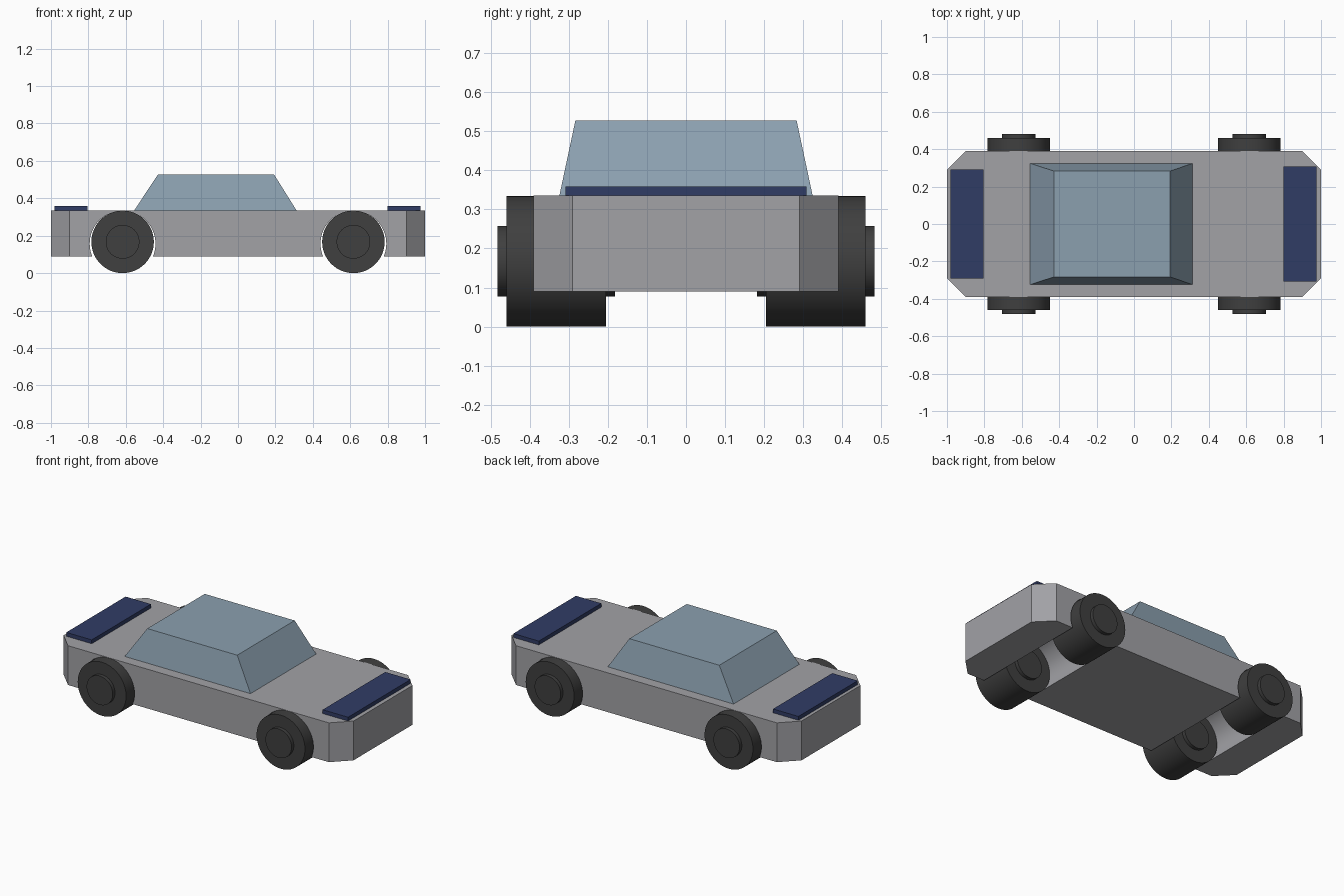
import bpy, bmesh, math
from mathutils import Matrix

cube = bpy.data.objects.get("Cube")
if cube:
    bpy.data.objects.remove(cube, do_unlink=True)


def material(name, rgb):
    m = bpy.data.materials.new(name)
    m.use_nodes = True
    m.diffuse_color = (*rgb, 1)
    m.node_tree.nodes["Principled BSDF"].inputs["Base Color"].default_value = (*rgb, 1)
    return m


GREY = material("body grey", (0.36, 0.36, 0.38))
GLASS = material("cabin blue grey", (0.26, 0.35, 0.43))
NAVY = material("panel navy", (0.03, 0.045, 0.13))
RUBBER = material("wheel charcoal", (0.05, 0.05, 0.05))


def finish(name, bm, mat):
    bmesh.ops.recalc_face_normals(bm, faces=bm.faces)
    mesh = bpy.data.meshes.new(name)
    bm.to_mesh(mesh)
    bm.free()
    obj = bpy.data.objects.new(name, mesh)
    bpy.context.collection.objects.link(obj)
    if mat:
        mesh.materials.append(mat)
    return obj


def loft(name, bottom, top, z0, z1, mat):
    """Solid between two matching outlines at heights z0 and z1."""
    bm = bmesh.new()
    lo = [bm.verts.new((x, y, z0)) for x, y in bottom]
    hi = [bm.verts.new((x, y, z1)) for x, y in top]
    bm.faces.new(lo)
    bm.faces.new(hi)
    for i in range(len(lo)):
        j = (i + 1) % len(lo)
        bm.faces.new((lo[i], lo[j], hi[j], hi[i]))
    return finish(name, bm, mat)


def rect(x0, x1, y):
    return [(x0, -y), (x1, -y), (x1, y), (x0, y)]


def add_cylinder(bm, radius, centre, depth):
    """Cylinder lying along y."""
    bmesh.ops.create_cone(bm, cap_ends=True, segments=64, radius1=radius,
                          radius2=radius, depth=depth,
                          matrix=Matrix.Translation(centre) @ Matrix.Rotation(math.pi / 2, 4, "X"))


DECK = 0.335
AXLE_X = 0.617
RADIUS = 0.167

# Body with chamfered corners
outline = [(-0.9, -0.39), (0.9, -0.39), (1, -0.29), (1, 0.29),
           (0.9, 0.39), (-0.9, 0.39), (-1, 0.29), (-1, -0.29)]
body = loft("body", outline, outline, 0.09, DECK, GREY)

# Wheel arches cut across the full width
for side, x in (("left", AXLE_X), ("right", -AXLE_X)):
    bm = bmesh.new()
    add_cylinder(bm, 0.176, (x, 0, 0.157), 1.2)
    cutter = finish(side + "_arch_cutter", bm, None)
    cutter.hide_render = True
    cutter.hide_set(True)
    cut = body.modifiers.new(side + "_arch", "BOOLEAN")
    cut.operation = "DIFFERENCE"
    cut.solver = "EXACT"
    cut.object = cutter

# Apply the cuts and drop the cutters
bpy.context.view_layer.update()
cut_mesh = bpy.data.meshes.new_from_object(
    body.evaluated_get(bpy.context.evaluated_depsgraph_get()))
body.modifiers.clear()
body.data = cut_mesh
for side in ("left", "right"):
    bpy.data.objects.remove(bpy.data.objects[side + "_arch_cutter"], do_unlink=True)

# Tapered cabin
loft("cabin", rect(-0.555, 0.313, 0.324), rect(-0.428, 0.193, 0.283), DECK, 0.527, GLASS)

# Raised panels at both ends of the deck
for name, x0, x1, y in (("right_panel", -0.98, -0.805, 0.292),
                        ("left_panel", 0.8, 0.975, 0.308)):
    loft(name, rect(x0, x1, y), rect(x0, x1, y), DECK, 0.359, NAVY)

# Wheels with hubs showing on both faces
smooth = [body]
for end, sy in (("front", -1), ("back", 1)):
    for side, sx in (("left", 1), ("right", -1)):
        for part, radius, width in (("wheel", RADIUS, 0.255), ("hub", 0.09, 0.3)):
            bm = bmesh.new()
            add_cylinder(bm, radius, (sx * AXLE_X, sy * 0.332, RADIUS), width)
            smooth.append(finish(f"{end}_{side}_{part}", bm, RUBBER))

bpy.ops.object.select_all(action="DESELECT")
for obj in smooth:
    obj.select_set(True)
bpy.context.view_layer.objects.active = body
bpy.ops.object.shade_smooth_by_angle(angle=math.radians(30))
